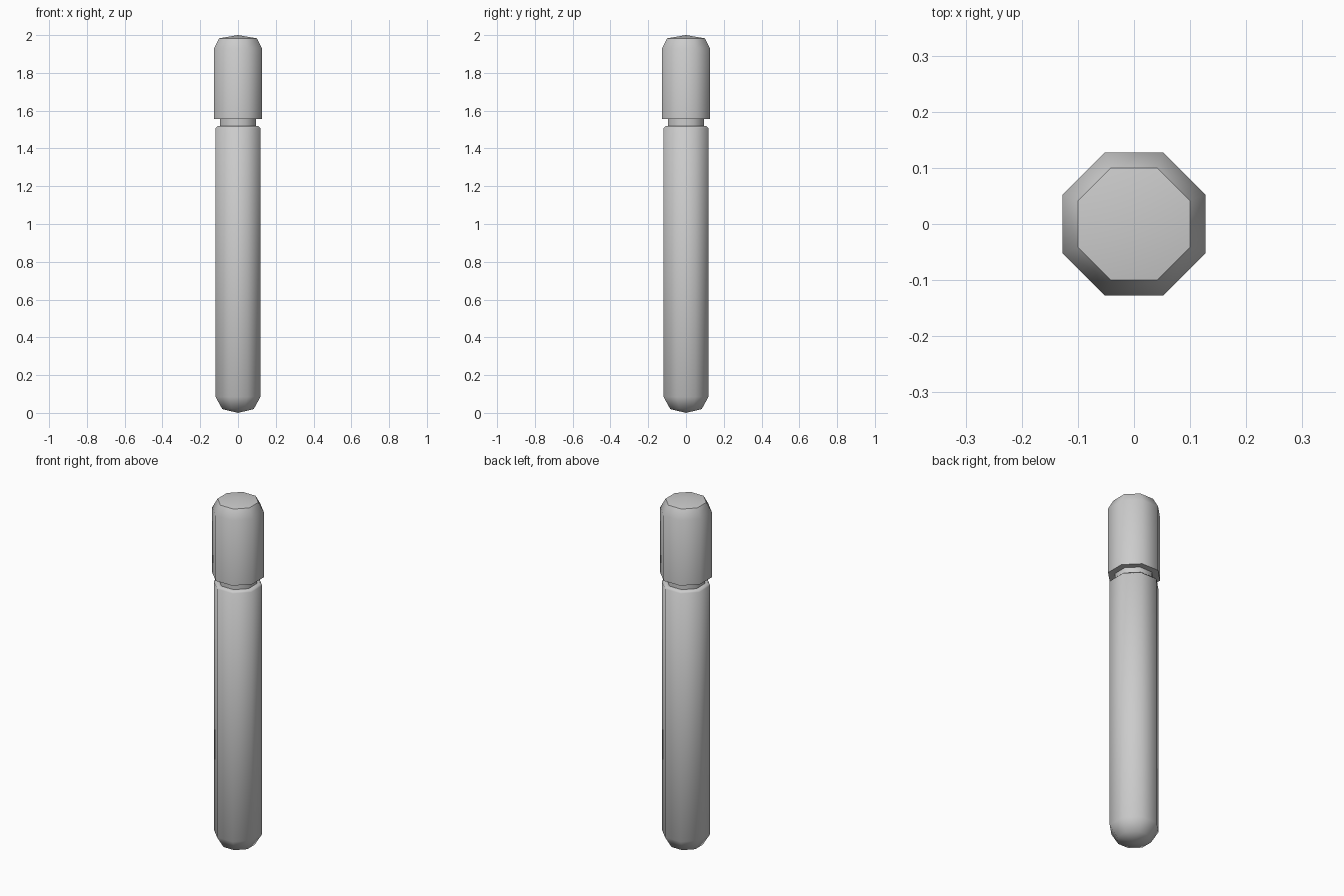
import bpy, bmesh, math

if "Cube" in bpy.data.objects:
    bpy.data.objects.remove(bpy.data.objects["Cube"])

SIDES = 8


def lathe(name, profile):
    """Octagonal solid of revolution; profile holds (apothem, z), zero apothem = pole."""
    bm = bmesh.new()
    rings = []
    for r, z in profile:
        if r == 0:
            rings.append([bm.verts.new((0, 0, z))])
            continue
        rad = r / math.cos(math.pi / SIDES)
        angles = [(i + 0.5) * 2 * math.pi / SIDES for i in range(SIDES)]
        rings.append([bm.verts.new((rad * math.cos(a), rad * math.sin(a), z)) for a in angles])
    for low, high in zip(rings, rings[1:]):
        for i in range(SIDES):
            j = (i + 1) % SIDES
            if len(low) == 1:
                bm.faces.new((low[0], high[j], high[i]))
            elif len(high) == 1:
                bm.faces.new((low[i], low[j], high[0]))
            else:
                bm.faces.new((low[i], low[j], high[j], high[i]))
    bmesh.ops.recalc_face_normals(bm, faces=bm.faces)
    mesh = bpy.data.meshes.new(name)
    bm.to_mesh(mesh)
    bm.free()
    obj = bpy.data.objects.new(name, mesh)
    bpy.context.collection.objects.link(obj)
    bpy.ops.object.select_all(action='DESELECT')
    obj.select_set(True)
    bpy.context.view_layer.objects.active = obj
    bpy.ops.object.shade_smooth_by_angle(angle=math.radians(50))
    return obj


# Long barrel with rounded foot, small top bevel, neck, and wider domed cap
lathe("barrel_and_cap", [
    (0, 0), (0.083, 0.02), (0.119, 0.085),
    (0.119, 1.508), (0.109, 1.518), (0.094, 1.518),
    (0.094, 1.557), (0.127, 1.557),
    (0.127, 1.93), (0.1, 1.983), (0, 2.0),
])
